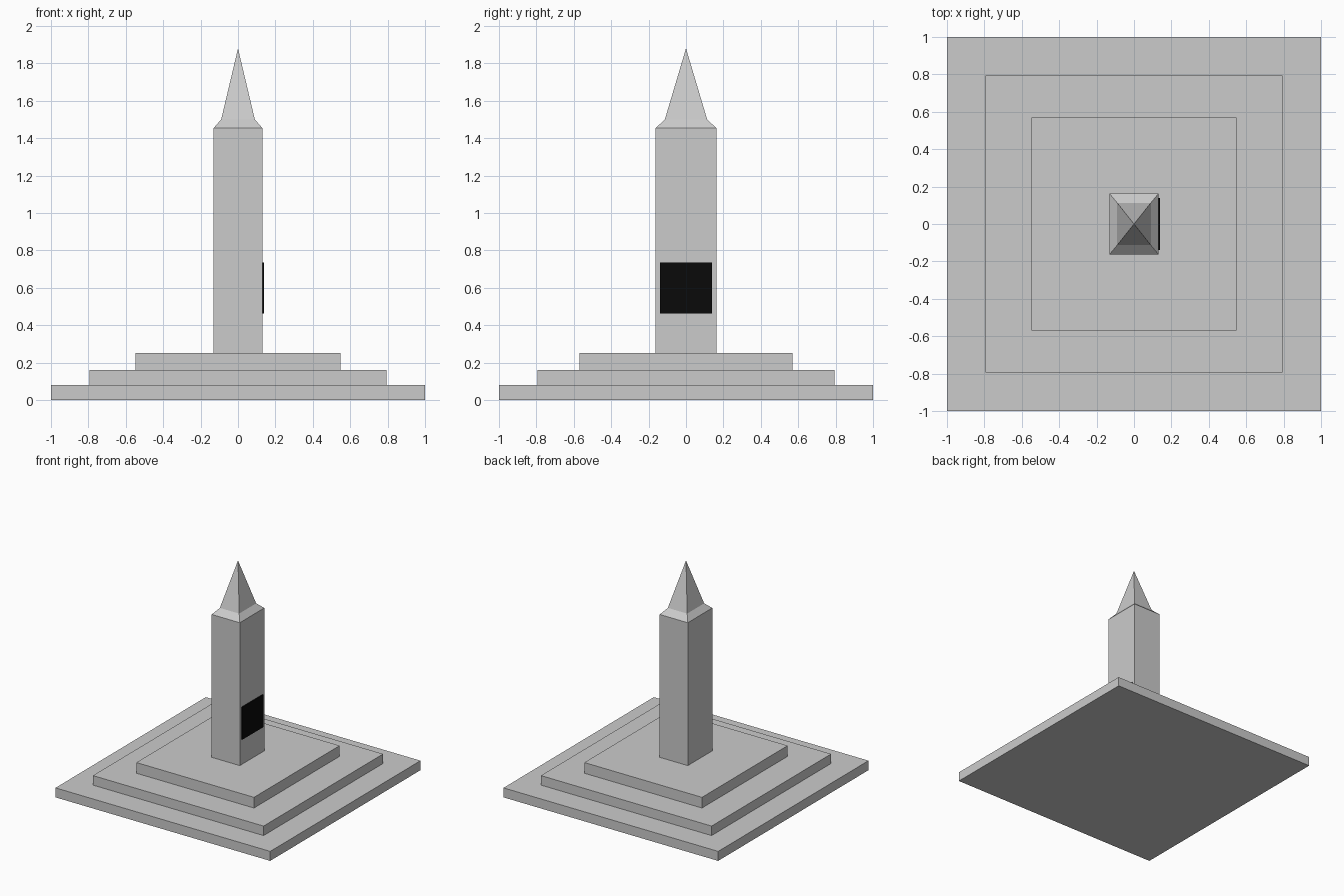
import bpy, bmesh

if "Cube" in bpy.data.objects:
    bpy.data.objects.remove(bpy.data.objects["Cube"])


def finish(name, bm):
    bmesh.ops.recalc_face_normals(bm, faces=bm.faces[:])
    mesh = bpy.data.meshes.new(name)
    bm.to_mesh(mesh)
    bm.free()
    obj = bpy.data.objects.new(name, mesh)
    bpy.context.collection.objects.link(obj)
    return obj


def stack(name, levels, apex=None, cx=0.0):
    """Loft rectangles (half x, half y, z), ending in a flat cap or a point."""
    bm = bmesh.new()
    rings = [[bm.verts.new((cx + sx * hx, sy * hy, z))
              for sx, sy in ((-1, -1), (1, -1), (1, 1), (-1, 1))]
             for hx, hy, z in levels]
    bm.faces.new(rings[0])
    for lower, upper in zip(rings, rings[1:]):
        for i in range(4):
            j = (i + 1) % 4
            bm.faces.new((lower[i], lower[j], upper[j], upper[i]))
    if apex is None:
        bm.faces.new(rings[-1])
    else:
        tip = bm.verts.new((cx, 0, apex))
        for i in range(4):
            bm.faces.new((rings[-1][i], rings[-1][(i + 1) % 4], tip))
    return finish(name, bm)


# Stepped base
steps = [("bottom_step", 1.0, 1.0, 0.0, 0.08),
         ("middle_step", 0.795, 0.795, 0.08, 0.16),
         ("top_step", 0.548, 0.57, 0.16, 0.25)]
for name, hx, hy, z0, z1 in steps:
    stack(name, [(hx, hy, z0), (hx, hy, z1)])

# Obelisk shaft with sloped shoulder and pyramid tip
stack("obelisk", [(0.131, 0.163, 0.25), (0.131, 0.163, 1.453),
                  (0.09, 0.113, 1.5)], apex=1.88)

# Black plaque on the right face
plaque = stack("plaque", [(0.006, 0.139, 0.462), (0.006, 0.139, 0.735)], cx=0.134)
black = bpy.data.materials.new("black")
black.diffuse_color = (0.003, 0.003, 0.003, 1)
black.use_nodes = True
black.node_tree.nodes["Principled BSDF"].inputs["Base Color"].default_value = black.diffuse_color
plaque.data.materials.append(black)
